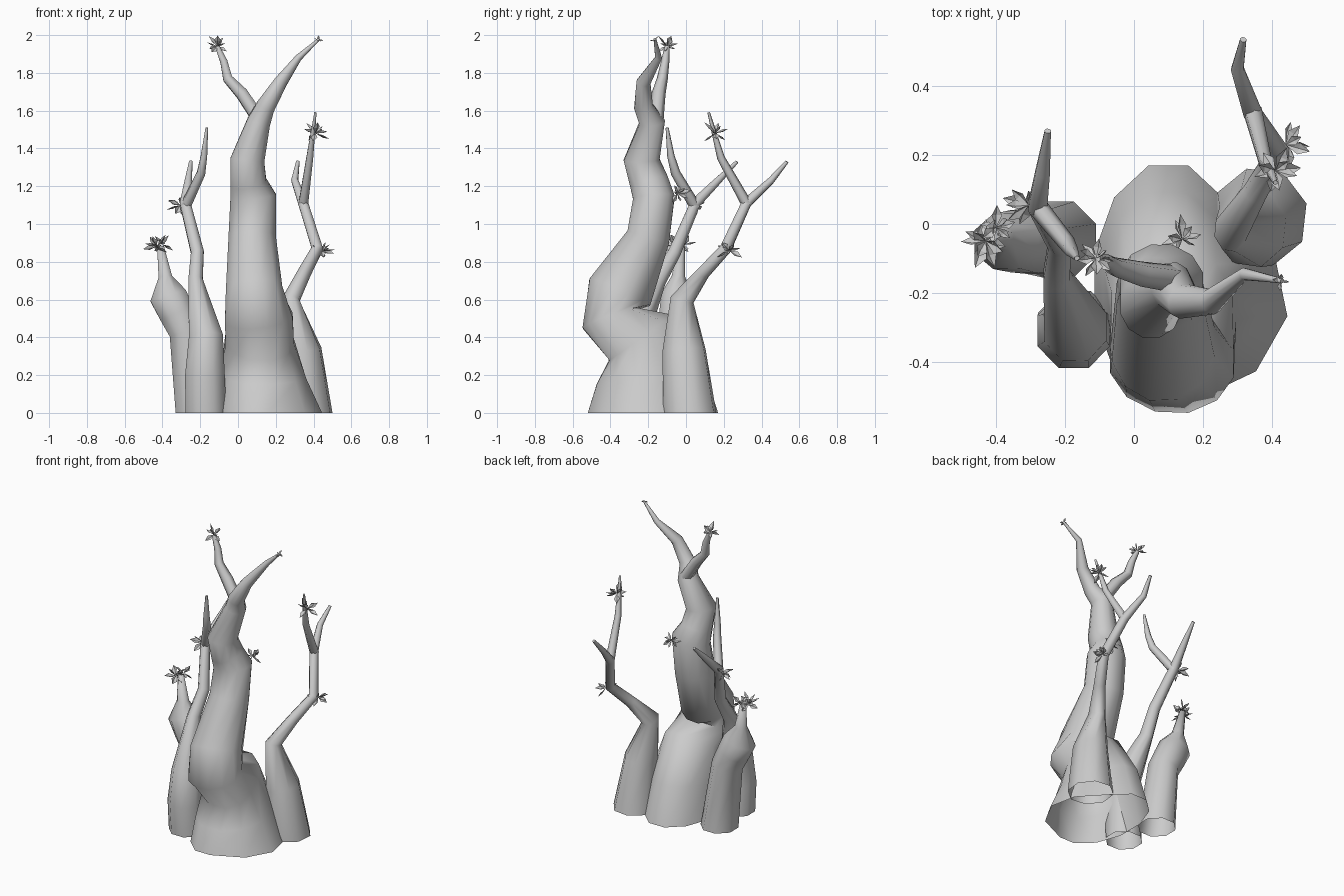
import bpy, bmesh, math, random
from mathutils import Vector

random.seed(4)
cube = bpy.data.objects.get("Cube")
if cube:
    bpy.data.objects.remove(cube)

grey = bpy.data.materials.new("bark grey")
grey.use_nodes = True
colour = (0.6, 0.6, 0.6, 1)
grey.diffuse_color = colour
grey.node_tree.nodes["Principled BSDF"].inputs["Base Color"].default_value = colour


def finish(name, bm, smooth):
    mesh = bpy.data.meshes.new(name)
    bm.to_mesh(mesh)
    bm.free()
    mesh.materials.append(grey)
    obj = bpy.data.objects.new(name, mesh)
    bpy.context.collection.objects.link(obj)
    if smooth:
        bpy.ops.object.select_all(action='DESELECT')
        obj.select_set(True)
        bpy.context.view_layer.objects.active = obj
        bpy.ops.object.shade_smooth_by_angle(angle=math.radians(85))
    return obj


def limb(name, rings, sides=8, grounded=False, spin=0.5):
    """Tapering tube through rings of (x, y, z, radius across, radius deep)."""
    bm = bmesh.new()
    pts = [Vector(r[:3]) for r in rings]
    dirs = [(b - a).normalized() for a, b in zip(pts, pts[1:])]
    grow = 1 / math.cos(math.pi / sides)
    loops = []
    for i, (p, ring) in enumerate(zip(pts, rings)):
        t = (dirs[max(i - 1, 0)] + dirs[min(i, len(dirs) - 1)]).normalized()
        if i == 0 and grounded:
            t = Vector((0, 0, 1))
        u = (Vector((1, 0, 0)) - t * t.x).normalized()
        v = t.cross(u)
        loop = []
        for k in range(sides):
            a = (k + spin) * math.tau / sides
            loop.append(bm.verts.new(
                p + u * math.cos(a) * ring[3] * grow + v * math.sin(a) * ring[-1] * grow))
        loops.append(loop)
    for low, high in zip(loops, loops[1:]):
        for k in range(sides):
            j = (k + 1) % sides
            bm.faces.new((low[k], low[j], high[j], high[k]))
    bm.faces.new(loops[-1])
    return finish(name, bm, True)


def leaves(name, centre, size=0.075, count=9, lean=(0, 0, 0.15)):
    """Tuft of broad pointed leaves, each folded along its midrib."""
    bm = bmesh.new()
    c = Vector(centre)
    for i in range(count):
        a = i * math.tau / count + random.uniform(-0.3, 0.3)
        rise = (-0.5, 0.9, 0.2)[i % 3] + random.uniform(-0.2, 0.2)
        d = (Vector((math.cos(a), math.sin(a), rise)) + Vector(lean)).normalized()
        side = d.cross(Vector((random.uniform(-1, 1), random.uniform(-1, 1), 1))).normalized()
        up = side.cross(d)
        s = size * random.uniform(0.8, 1.1)
        root, tip = bm.verts.new(c), bm.verts.new(c + d * s)
        rib = bm.verts.new(c + d * s * 0.55 - up * s * 0.08)
        for sign in (-1, 1):
            edge = bm.verts.new(c + d * s * 0.55 + side * sign * s * 0.24 + up * s * 0.05)
            bm.faces.new((root, edge, rib))
            bm.faces.new((rib, edge, tip))
    return finish(name, bm, False)


# Main trunk with its swollen knee
trunk = limb("main_trunk", [
    (0.1, -0.175, 0, 0.215, 0.345), (0.1, -0.19, 0.2, 0.19, 0.285),
    (0.11, -0.24, 0.4, 0.175, 0.205), (0.11, -0.4, 0.5, 0.18, 0.155),
    (0.085, -0.35, 0.64, 0.15, 0.175), (0.075, -0.2, 0.93, 0.125, 0.115),
    (0.08, -0.17, 1.14, 0.122, 0.11), (0.055, -0.195, 1.22, 0.095, 0.103),
    (0.05, -0.235, 1.34, 0.09, 0.095),
    (0.11, -0.18, 1.54, 0.062, 0.068), (0.145, -0.225, 1.62, 0.05, 0.05),
    (0.225, -0.225, 1.75, 0.035, 0.037),
    (0.32, -0.145, 1.88, 0.018), (0.43, -0.165, 1.98, 0.007)], 12, True)

# Buttress root: the foot of the trunk swells out toward the left front
for vert in trunk.data.vertices:
    p = vert.co
    if p.z < 0.4 and p.x > 0.1:
        bell = max(0, 1 - ((p.y + 0.26) / 0.25) ** 2)
        p.x += 0.13 * math.sqrt(bell) * (1 - p.z / 0.4)

limb("main_branch", [
    (0.12, -0.16, 1.54, 0.035), (0.02, -0.145, 1.69, 0.032),
    (-0.055, -0.125, 1.77, 0.025), (-0.075, -0.11, 1.86, 0.019),
    (-0.11, -0.1, 1.94, 0.012)], 6)

# Short stump leaning to the right
limb("right_stump", [
    (-0.22, -0.045, 0, 0.11), (-0.275, -0.05, 0.43, 0.09, 0.095),
    (-0.325, -0.05, 0.53, 0.094, 0.09), (-0.37, -0.05, 0.62, 0.098, 0.08),
    (-0.385, -0.04, 0.72, 0.036), (-0.41, -0.025, 0.88, 0.018)], grounded=True)

# Slim forked tree at the front right
limb("right_tree", [
    (-0.17, -0.3, 0, 0.108, 0.105), (-0.175, -0.31, 0.2, 0.105, 0.108),
    (-0.17, -0.3, 0.4, 0.09, 0.1), (-0.225, -0.15, 0.7, 0.038, 0.045),
    (-0.215, -0.06, 0.85, 0.034), (-0.28, 0.05, 1.11, 0.028),
    (-0.265, 0.15, 1.21, 0.021), (-0.25, 0.27, 1.33, 0.009)], grounded=True)
limb("right_tree_branch", [
    (-0.28, 0.05, 1.09, 0.026), (-0.195, -0.055, 1.27, 0.022),
    (-0.18, -0.08, 1.36, 0.017), (-0.165, -0.1, 1.51, 0.007)], 6)

# Forked tree at the back left
limb("left_tree", [
    (0.365, 0.02, 0, 0.13, 0.135), (0.34, -0.01, 0.33, 0.098, 0.11),
    (0.28, -0.02, 0.6, 0.045, 0.06), (0.35, 0.09, 0.74, 0.034),
    (0.42, 0.21, 0.87, 0.03), (0.345, 0.32, 1.11, 0.026),
    (0.3, 0.45, 1.23, 0.018), (0.317, 0.535, 1.33, 0.009)], 8, True, 0.35)
limb("left_tree_branch", [
    (0.345, 0.325, 1.1, 0.025), (0.38, 0.185, 1.35, 0.018),
    (0.41, 0.12, 1.59, 0.006)], 6)

# Leaf tufts
leaves("main_branch_leaves", (-0.11, -0.1, 1.94), 0.07)
leaves("main_tip_leaves", (0.425, -0.165, 1.975), 0.028, 4)
leaves("main_trunk_leaves", (0.14, -0.045, 1.16), 0.07, 8, (0, 0.5, 0))
leaves("right_stump_leaves", (-0.43, -0.05, 0.88), 0.08, 11)
leaves("right_stump_side_leaves", (-0.4, -0.01, 0.89), 0.065, 7)
leaves("right_tree_leaves", (-0.305, 0.055, 1.1), 0.075, 7, (-0.8, 0.2, 0))
leaves("left_tree_leaves", (0.44, 0.23, 0.86), 0.075, 9, (0.5, 0.1, 0))
leaves("left_branch_leaves", (0.41, 0.155, 1.48), 0.075, 9, (0.1, 0.2, 0))
